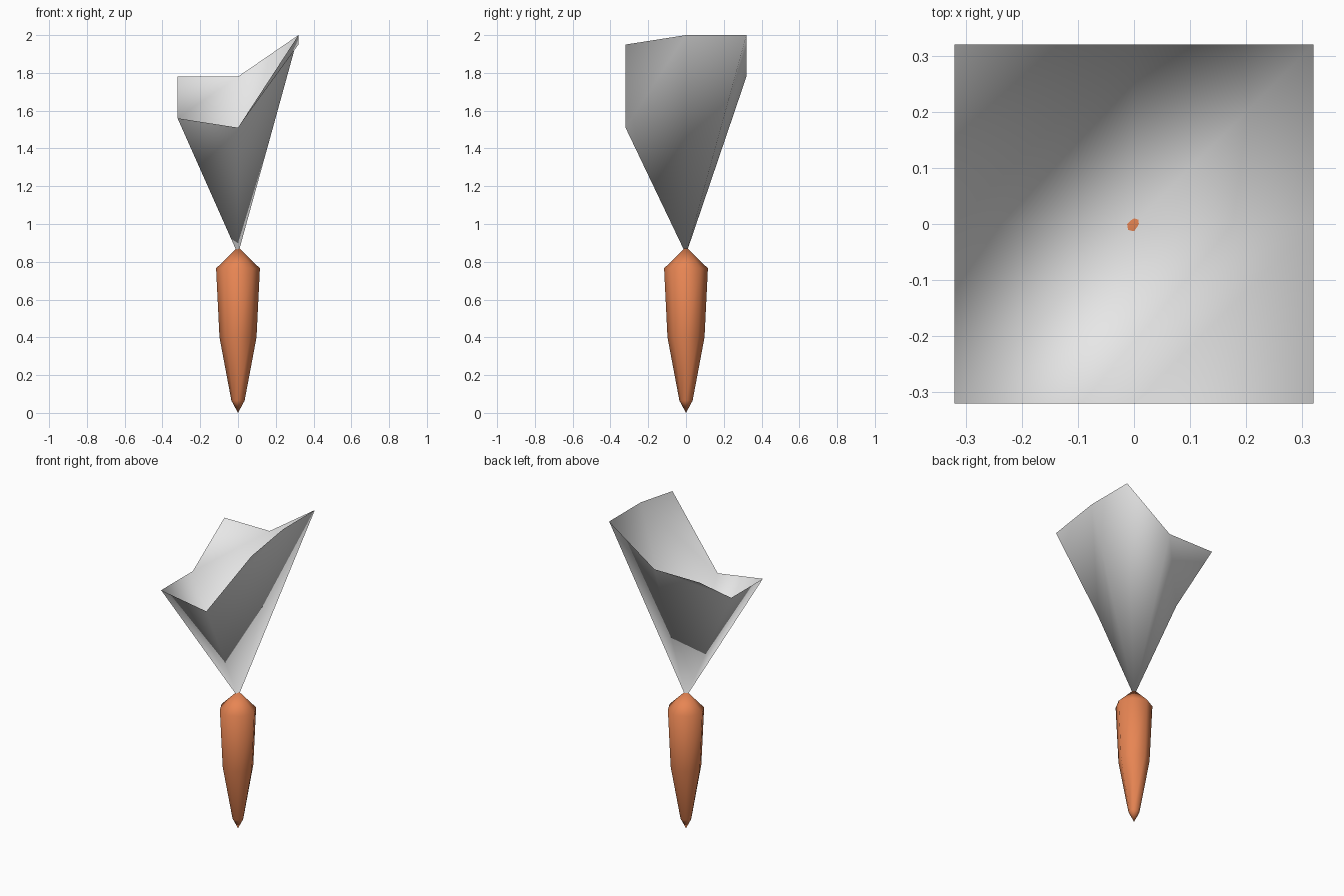
import bpy, math

if "Cube" in bpy.data.objects:
    bpy.data.objects.remove(bpy.data.objects["Cube"])


def material(name, rgb):
    m = bpy.data.materials.new(name)
    m.diffuse_color = (*rgb, 1)
    m.use_nodes = True
    m.node_tree.nodes["Principled BSDF"].inputs["Base Color"].default_value = m.diffuse_color
    return m


def make(name, verts, faces, mat):
    mesh = bpy.data.meshes.new(name)
    mesh.from_pydata(verts, [], faces)
    mesh.materials.append(mat)
    mesh.shade_smooth()
    ob = bpy.data.objects.new(name, mesh)
    bpy.context.collection.objects.link(ob)
    return ob


orange = material("carrot orange", (0.8, 0.235, 0.087))
grey = material("leaf grey", (0.8, 0.8, 0.8))

# Root: eight-sided tapering rings between a bottom tip and a top tip
SIDES = 8
RINGS = [(0.065, 0.035), (0.40, 0.098), (0.765, 0.116)]  # z, radius
verts = [(0, 0, 0)]
for z, r in RINGS:
    for k in range(SIDES):
        a = 2 * math.pi * k / SIDES
        rr = r * (0.92 if k % 2 else 1.0)  # diagonals slightly pulled in
        verts.append((rr * math.cos(a), rr * math.sin(a), z))
verts.append((0, 0, 0.88))
top = len(verts) - 1
last = 1 + SIDES * (len(RINGS) - 1)
faces = []
for k in range(SIDES):
    n = (k + 1) % SIDES
    faces.append((0, 1 + n, 1 + k))
    for j in range(len(RINGS) - 1):
        b = 1 + j * SIDES
        faces.append((b + k, b + n, b + SIDES + n, b + SIDES + k))
    faces.append((last + k, last + n, top))
make("carrot_root", verts, faces, orange)

# Leaf: a 3 x 3 sheet pulled down to a point in the middle (rows run front to back)
HEIGHTS = [(1.56, 1.51, 1.95),
           (1.56, 0.84, 2.00),
           (1.78, 1.78, 2.00)]
S = 0.32
verts = [((i - 1) * S, (j - 1) * S, HEIGHTS[j][i]) for j in range(3) for i in range(3)]
faces = []
for j in range(2):
    for i in range(2):
        a = j * 3 + i
        faces += [(a, a + 1, a + 4), (a, a + 4, a + 3)]
make("leaf_top", verts, faces, grey)
